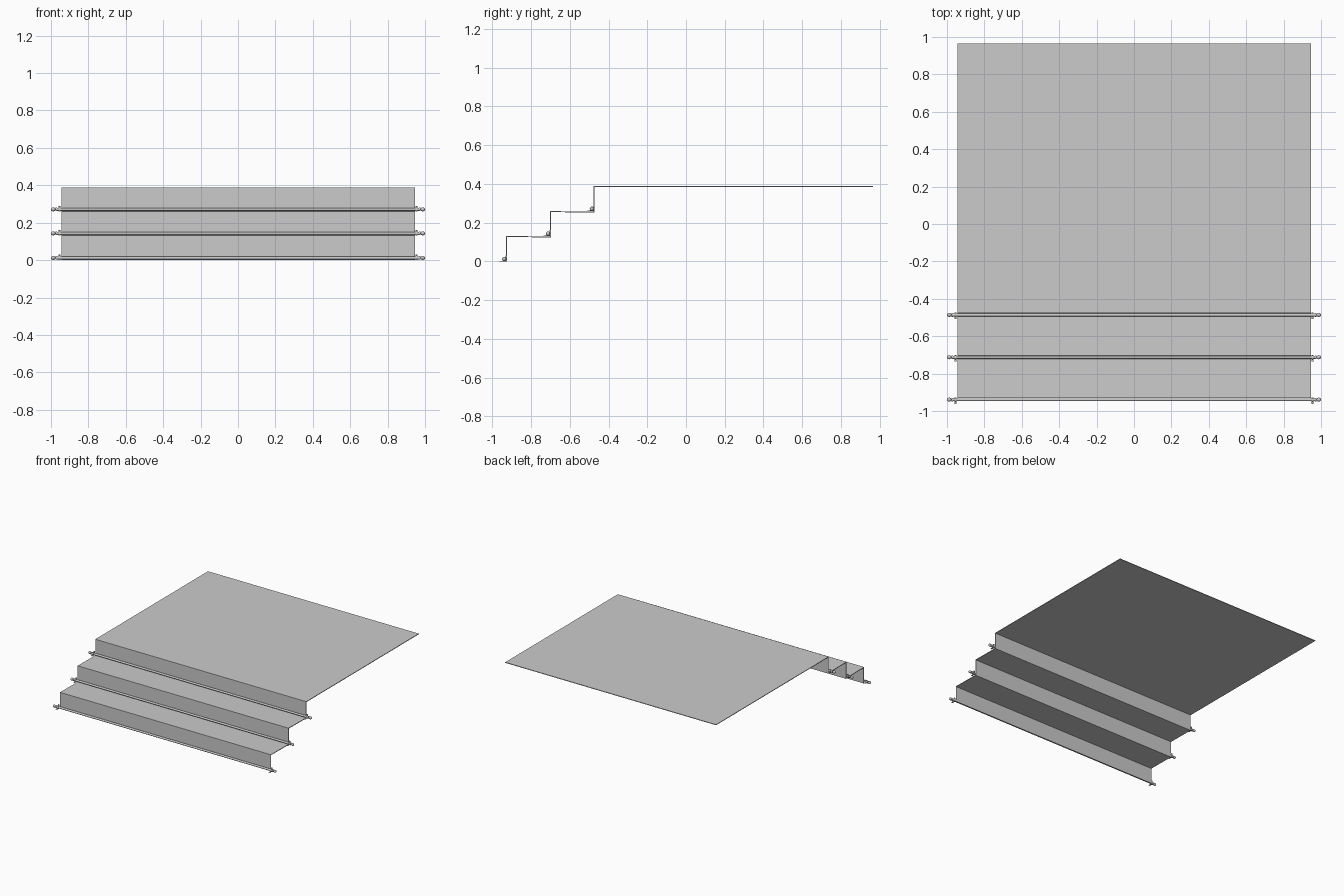
import bpy
import bmesh
from math import pi
from mathutils import Matrix, Vector

cube = bpy.data.objects.get("Cube")
if cube:
    bpy.data.objects.remove(cube, do_unlink=True)

HALF_WIDTH = 0.945
THICK = 0.005
RISE, RUN = 0.1285, 0.2265
FRONT, BACK = -0.93, 0.965
STEPS = 3

grey = bpy.data.materials.new("plain grey")
grey.use_nodes = True
grey.diffuse_color = (0.6, 0.6, 0.6, 1)
grey.node_tree.nodes["Principled BSDF"].inputs["Base Color"].default_value = grey.diffuse_color


def finish(bm, name, smooth=False):
    """Turn a bmesh into a named object."""
    bmesh.ops.recalc_face_normals(bm, faces=bm.faces)
    mesh = bpy.data.meshes.new(name)
    bm.to_mesh(mesh)
    bm.free()
    mesh.materials.append(grey)
    ob = bpy.data.objects.new(name, mesh)
    bpy.context.collection.objects.link(ob)
    if smooth:
        bpy.ops.object.select_all(action="DESELECT")
        ob.select_set(True)
        bpy.context.view_layer.objects.active = ob
        bpy.ops.object.shade_smooth_by_angle()
    return ob


def add_box(bm, lo, hi):
    lo, hi = Vector(lo), Vector(hi)
    bmesh.ops.create_cube(bm, size=1, matrix=Matrix.Translation((lo + hi) / 2)
                          @ Matrix.Diagonal((*(hi - lo), 1)))


def add_rod(bm, x, y, z, radius, length):
    bmesh.ops.create_cone(bm, cap_ends=True, segments=16, radius1=radius, radius2=radius,
                          depth=length, matrix=Matrix.Translation((x, y, z))
                          @ Matrix.Rotation(pi / 2, 4, "Y"))


# Stair carpet: a thin folded strip, extruded across the width
outer = []
for i in range(STEPS):
    y = FRONT + i * RUN
    outer += [(y, i * RISE), (y, (i + 1) * RISE + THICK / 2)]
outer.append((BACK, STEPS * RISE + THICK / 2))
inner = [(y + THICK, z - THICK) for y, z in outer]
inner[0] = (FRONT + THICK, 0)
inner[-1] = (BACK, inner[-1][1])

bm = bmesh.new()
profile = [bm.verts.new((-HALF_WIDTH, y, z)) for y, z in outer + inner[::-1]]
# Quads between the outer and inner line keep the folds clean
count = len(outer)
strip = [bm.faces.new((profile[i], profile[i + 1], profile[-i - 2], profile[-i - 1]))
         for i in range(count - 1)]
moved = bmesh.ops.extrude_face_region(bm, geom=strip, use_keep_orig=True)["geom"]
bmesh.ops.translate(bm, vec=(2 * HALF_WIDTH, 0, 0),
                    verts=[v for v in moved if isinstance(v, bmesh.types.BMVert)])
finish(bm, "stair_carpet")

# Carpet rods, with finials and angle brackets at both ends
for i, label in enumerate(("lower", "middle", "upper")):
    wall = FRONT + i * RUN
    floor = i * RISE + (THICK / 2 if i else 0)
    y, z = wall - 0.009, floor + 0.012

    bm = bmesh.new()
    add_rod(bm, 0, y, z, 0.008, 1.95)
    finish(bm, label + "_rod", smooth=True)

    for side, sign in (("left", 1), ("right", -1)):
        bm = bmesh.new()
        add_rod(bm, sign * 0.971, y, z, 0.01, 0.008)
        bmesh.ops.create_uvsphere(bm, u_segments=16, v_segments=10, radius=0.011,
                                  matrix=Matrix.Translation((sign * 0.988, y, z))
                                  @ Matrix.Diagonal((1.09, 1, 1, 1)))
        finish(bm, f"{label}_{side}_finial", smooth=True)

        bm = bmesh.new()
        x0, x1 = sorted((sign * 0.949, sign * 0.961))
        add_box(bm, (x0, wall - 0.002, floor), (x1, wall + 0.001, floor + 0.03))
        add_box(bm, (x0, wall - 0.032, floor), (x1, wall, floor + 0.003))
        # Ring that holds the rod
        add_rod(bm, sign * 0.955, y, z, 0.0115, 0.01)
        finish(bm, f"{label}_{side}_bracket")
